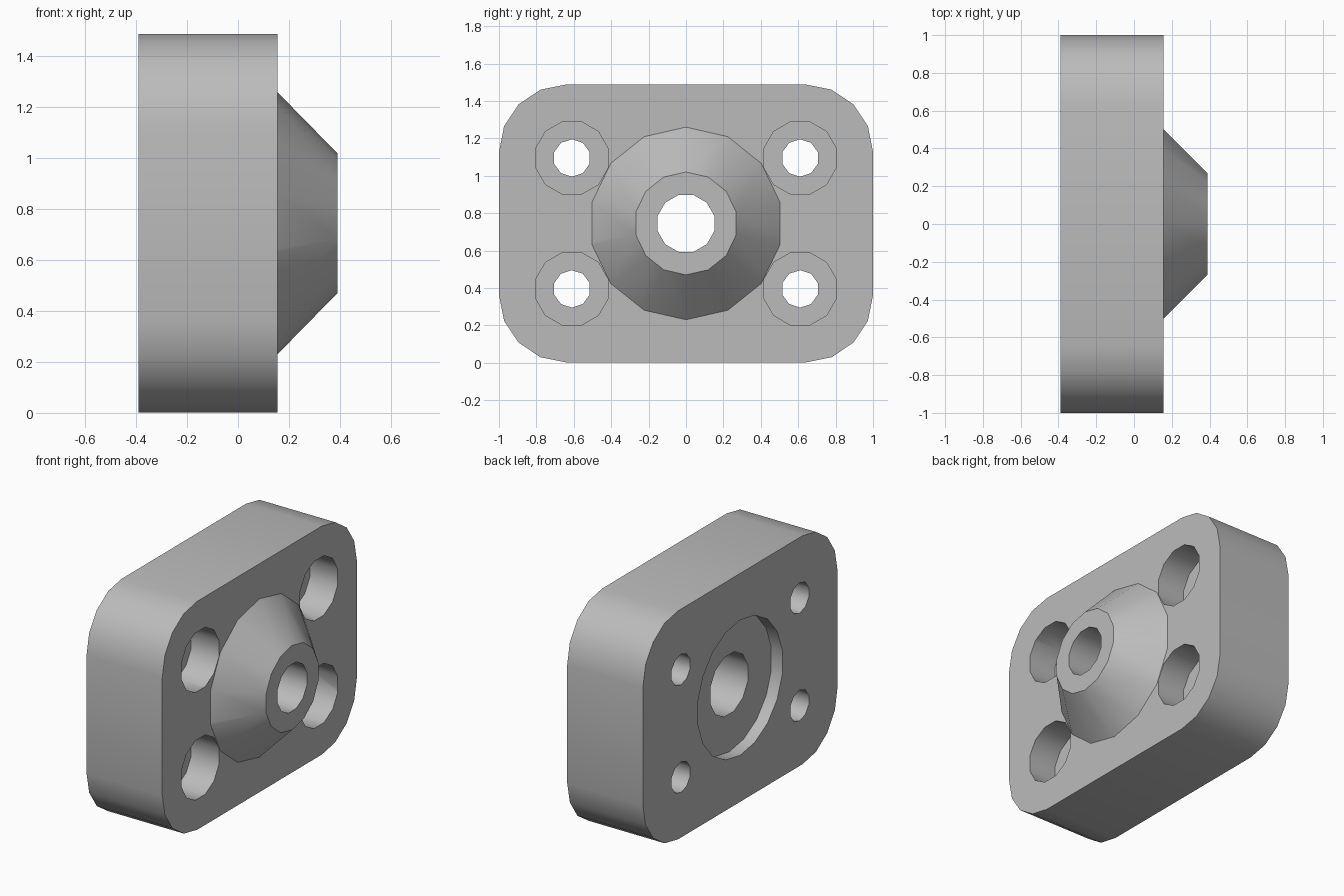
import bpy, bmesh, math
from mathutils import Matrix, Vector

if "Cube" in bpy.data.objects:
    bpy.data.objects.remove(bpy.data.objects["Cube"], do_unlink=True)

MID = 0.745                               # height of the main axis
BACK, FACE, TIP = -0.39, 0.155, 0.39      # stations along x

steel = bpy.data.materials.new("grey_steel")
steel.use_nodes = True
colour = (0.5, 0.5, 0.5, 1)
steel.diffuse_color = colour
steel.node_tree.nodes["Principled BSDF"].inputs["Base Color"].default_value = colour


def make_object(name, bm):
    bmesh.ops.recalc_face_normals(bm, faces=bm.faces)
    mesh = bpy.data.meshes.new(name)
    bm.to_mesh(mesh)
    bm.free()
    mesh.materials.append(steel)
    ob = bpy.data.objects.new(name, mesh)
    bpy.context.collection.objects.link(ob)
    return ob


def round_part(name, x0, x1, r0, r1, sides, y=0, z=MID):
    """Cylinder or cone along x, with a flat facet at the top."""
    bm = bmesh.new()
    bmesh.ops.create_cone(bm, cap_ends=True, segments=sides,
                          radius1=r0, radius2=r1, depth=x1 - x0)
    turn = Matrix.Rotation(math.pi / 2, 4, 'Y') @ Matrix.Rotation(math.pi / sides, 4, 'Z')
    place = Matrix.Translation(((x0 + x1) / 2, y, z))
    bmesh.ops.transform(bm, matrix=place @ turn, verts=bm.verts)
    return make_object(name, bm)


def combine(target, other, operation):
    mod = target.modifiers.new(other.name, 'BOOLEAN')
    mod.operation = operation
    mod.solver = 'EXACT'
    mod.object = other
    bpy.context.view_layer.objects.active = target
    bpy.ops.object.modifier_apply(modifier=mod.name)
    bpy.data.objects.remove(other, do_unlink=True)


# Rounded rectangular plate, extruded along x
bm = bmesh.new()
radius, steps = 0.36, 4
outline = []
for quarter, (sy, sz) in enumerate([(1, 1), (-1, 1), (-1, -1), (1, -1)]):
    for i in range(steps + 1):
        a = (quarter + i / steps) * math.pi / 2
        outline.append(bm.verts.new((BACK,
                                     sy * (1 - radius) + radius * math.cos(a),
                                     MID + sz * (MID - 0.002 - radius) + radius * math.sin(a))))
face = bm.faces.new(outline)
grown = bmesh.ops.extrude_face_region(bm, geom=[face])
bmesh.ops.translate(bm, vec=Vector((FACE - BACK, 0, 0)),
                    verts=[v for v in grown["geom"] if isinstance(v, bmesh.types.BMVert)])
# The source face stays as the back cap if it was kept by the extrusion
if not any(all(abs(v.co.x - BACK) < 1e-5 for v in f.verts) for f in bm.faces):
    bm.faces.new(outline)
plate = make_object("flange_plate", bm)

# Four bolt holes, each with a wide counterbore on the boss side
for y in (-0.61, 0.61):
    for z in (MID - 0.35, MID + 0.35):
        combine(plate, round_part("bolt_hole", BACK - 0.1, FACE + 0.1, 0.1, 0.1, 10, y, z), 'DIFFERENCE')
        combine(plate, round_part("counterbore", FACE - 0.2, FACE + 0.1, 0.2, 0.2, 12, y, z), 'DIFFERENCE')

# Conical boss
combine(plate, round_part("boss", FACE, TIP, 0.515, 0.275, 14), 'UNION')

# Shallow back recess and stepped centre bore
combine(plate, round_part("back_recess", BACK - 0.1, BACK + 0.08, 0.44, 0.44, 18), 'DIFFERENCE')
combine(plate, round_part("rear_bore", BACK - 0.1, 0.07, 0.2, 0.2, 12), 'DIFFERENCE')
combine(plate, round_part("front_bore", 0, TIP + 0.1, 0.157, 0.157, 12), 'DIFFERENCE')

# Smooth curved walls, sharp rims
bpy.ops.object.select_all(action='DESELECT')
plate.select_set(True)
bpy.context.view_layer.objects.active = plate
bpy.ops.object.shade_smooth_by_angle(angle=math.radians(40))
